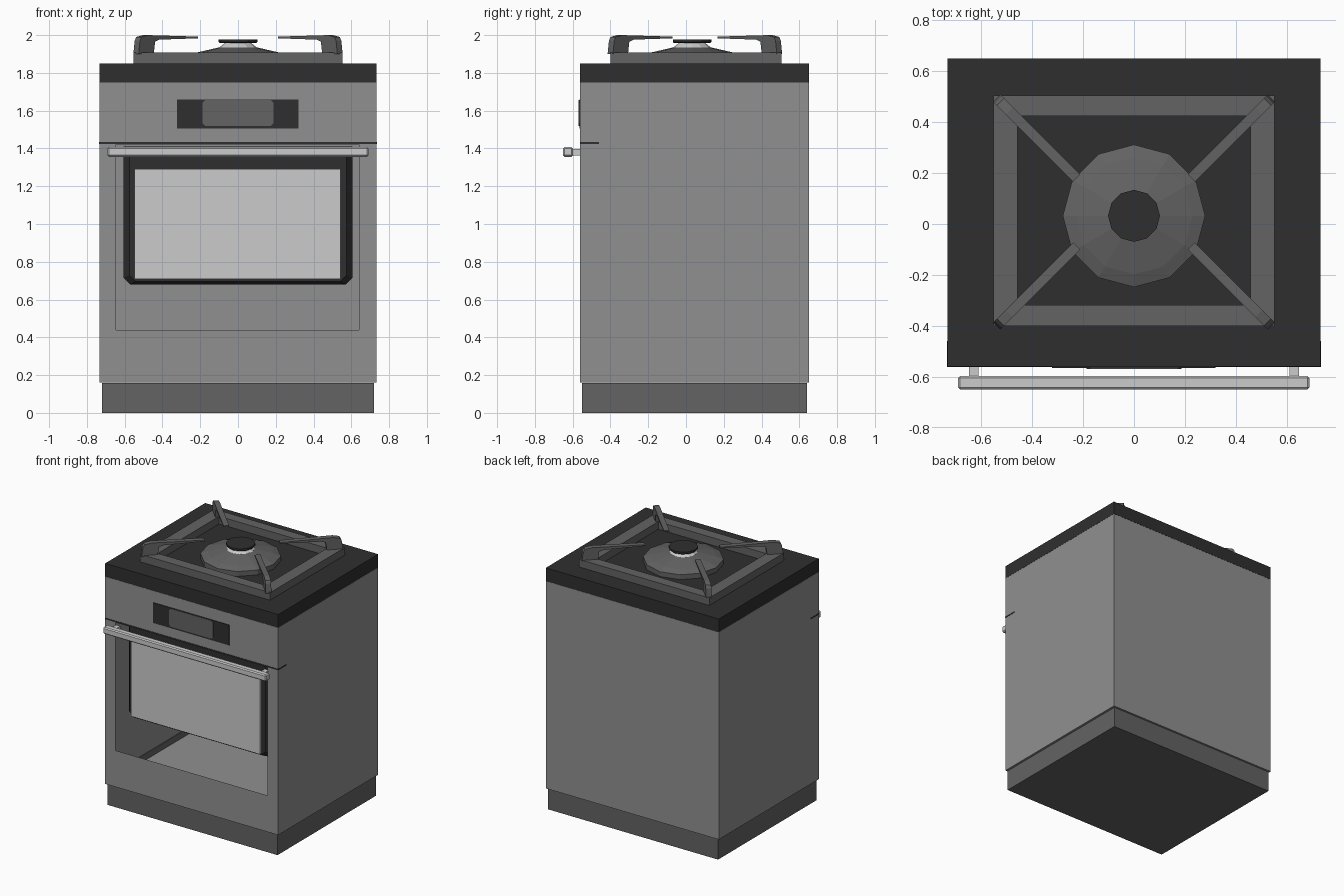
import bpy, bmesh, math
from mathutils import Vector

if "Cube" in bpy.data.objects:
    bpy.data.objects.remove(bpy.data.objects["Cube"])


def material(name, v):
    m = bpy.data.materials.new(name)
    m.diffuse_color = (v, v, v, 1)
    m.use_nodes = True
    m.node_tree.nodes["Principled BSDF"].inputs["Base Color"].default_value = m.diffuse_color
    return m


BODY = material("body_grey", 0.28)
MID = material("iron_grey", 0.125)
DARK = material("near_black", 0.028)
LIGHT = material("light_metal", 0.60)


def finish(name, bm, mat):
    me = bpy.data.meshes.new(name)
    bm.to_mesh(me)
    bm.free()
    me.materials.append(mat)
    ob = bpy.data.objects.new(name, me)
    bpy.context.collection.objects.link(ob)
    return ob


def box(name, lo, hi, mat, bevel=0):
    lo, hi = Vector(lo), Vector(hi)
    bm = bmesh.new()
    bmesh.ops.create_cube(bm, size=1)
    for v in bm.verts:
        v.co = (lo + hi) / 2 + v.co * (hi - lo)
    if bevel:
        bmesh.ops.bevel(bm, geom=bm.edges[:], offset=bevel, segments=1, affect='EDGES')
    return finish(name, bm, mat)


def loft(name, rings, mat):
    """Joins rings of points with quads and closes both ends."""
    bm = bmesh.new()
    rs = [[bm.verts.new(p) for p in r] for r in rings]
    n = len(rs[0])
    for a, b in zip(rs, rs[1:]):
        for i in range(n):
            j = (i + 1) % n
            bm.faces.new((a[i], a[j], b[j], b[i]))
    bm.faces.new(rs[0][::-1])
    bm.faces.new(rs[-1])
    bmesh.ops.recalc_face_normals(bm, faces=bm.faces[:])
    return finish(name, bm, mat)


def frame(name, outer, inner, z0, z1, mat):
    """Rectangular ring lying flat; outer and inner are (x0, x1, y0, y1)."""
    bm = bmesh.new()

    def ring(r, z):
        x0, x1, y0, y1 = r
        return [bm.verts.new((x, y, z)) for x, y in ((x0, y0), (x1, y0), (x1, y1), (x0, y1))]
    loops = [ring(outer, z0), ring(outer, z1), ring(inner, z1), ring(inner, z0)]
    for k in range(4):
        a, b = loops[k], loops[(k + 1) % 4]
        for i in range(4):
            j = (i + 1) % 4
            bm.faces.new((a[i], a[j], b[j], b[i]))
    bmesh.ops.recalc_face_normals(bm, faces=bm.faces[:])
    return finish(name, bm, mat)


W, F, B = 0.733, -0.56, 0.65

# plinth and worktop
box("plinth", (-0.72, -0.55, 0), (0.72, 0.64, 0.157), MID)
box("worktop", (-W, F, 1.75), (W, B, 1.85), DARK)

# hollow body shell with an opening in the front
bm = bmesh.new()
bmesh.ops.create_cube(bm, size=1)
for v in bm.verts:
    v.co = Vector((v.co.x * 2 * W, (F + B) / 2 + v.co.y * (B - F), 0.955 + v.co.z * 1.588))
bm.normal_update()
front = next(f for f in bm.faces if f.normal.y < -0.9)
outer = list(front.verts)
bmesh.ops.delete(bm, geom=[front], context='FACES_ONLY')
inner = [bm.verts.new((0.64 if v.co.x > 0 else -0.645, F, 1.42 if v.co.z > 1 else 0.44))
         for v in outer]
for i in range(4):
    j = (i + 1) % 4
    bm.faces.new((outer[i], outer[j], inner[j], inner[i]))
finish("body", bm, BODY)

# dark skirting inside the cavity
for s, side in ((-1, "left"), (1, "right")):
    x = s * (W - 0.004)
    box("cavity_skirting_" + side, (x - 0.003, F + 0.01, 0.163), (x + 0.003, B - 0.01, 0.21), MID)

# gap line between door and control panel
box("door_gap", (-W - 0.002, F - 0.002, 1.423), (W + 0.002, -0.46, 1.433), DARK)


# dark window surround with clipped lower corners, and the pane
def surround(d, y):
    x, lo, hi, c = 0.605 - d, 0.68 + d * 0.5, 1.41, 0.035
    return [(-x, y, hi), (-x, y, lo + c), (-x + c, y, lo), (x - c, y, lo), (x, y, lo + c), (x, y, hi)]


loft("window_surround", [surround(0, -0.455), surround(0.03, -0.49)], DARK)
box("window_pane", (-0.547, -0.512, 0.71), (0.543, -0.485, 1.29), LIGHT)

# control panel and display
box("control_panel", (-0.323, F - 0.005, 1.505), (0.32, F + 0.003, 1.66), DARK)


def display(y):
    x, lo, hi, c = 0.187, 1.518, 1.657, 0.015
    return [(-x + c, y, lo), (x - c, y, lo), (x, y, lo + c), (x, y, hi - c),
            (x - c, y, hi), (-x + c, y, hi), (-x, y, hi - c), (-x, y, lo + c)]


loft("display", [display(F), display(F - 0.009)], MID)

# door handle
box("handle_bar", (-0.692, -0.65, 1.356), (0.69, -0.598, 1.407), LIGHT, 0.008)
for s, side in ((-1, "left"), (1, "right")):
    box("handle_mount_" + side, (s * 0.63 - 0.018, -0.605, 1.363), (s * 0.63 + 0.018, F + 0.01, 1.398), LIGHT)

# grate frame
frame("grate_frame", (-0.552, 0.552, -0.40, 0.505), (-0.457, 0.457, -0.318, 0.425), 1.85, 1.908, MID)

# grate arms: one side profile (distance in x, height), placed at four corners
PROFILE = [(0.54, 1.90), (0.533, 1.97), (0.525, 1.99), (0.49, 2.0), (0.225, 1.992),
           (0.225, 1.983), (0.43, 1.976), (0.453, 1.965), (0.46, 1.90)]
for sx, nx in ((-1, "left"), (1, "right")):
    for sy, ny in ((-1, "front"), (1, "back")):
        h = 0.014
        rings = [[(sx * (r + k * h), 0.047 + sy * (r - 0.092 - k * h), z) for r, z in PROFILE]
                 for k in (-1, 1)]
        loft("grate_arm_" + ny + "_" + nx, rings, MID)


# burner: twelve-sided base, neck and cap
def turned(name, profile, mat):
    rings = [[(r * math.sin(a * math.pi / 6), 0.032 + r * math.cos(a * math.pi / 6), z)
              for a in range(12)] for r, z in profile]
    loft(name, rings, mat)


turned("burner_base", [(0.28, 1.85), (0.28, 1.887), (0.23, 1.905), (0.1, 1.935)], MID)
turned("burner_neck", [(0.1, 1.934), (0.065, 1.962)], LIGHT)
turned("burner_cap", [(0.095, 1.957), (0.102, 1.963), (0.102, 1.977)], DARK)
